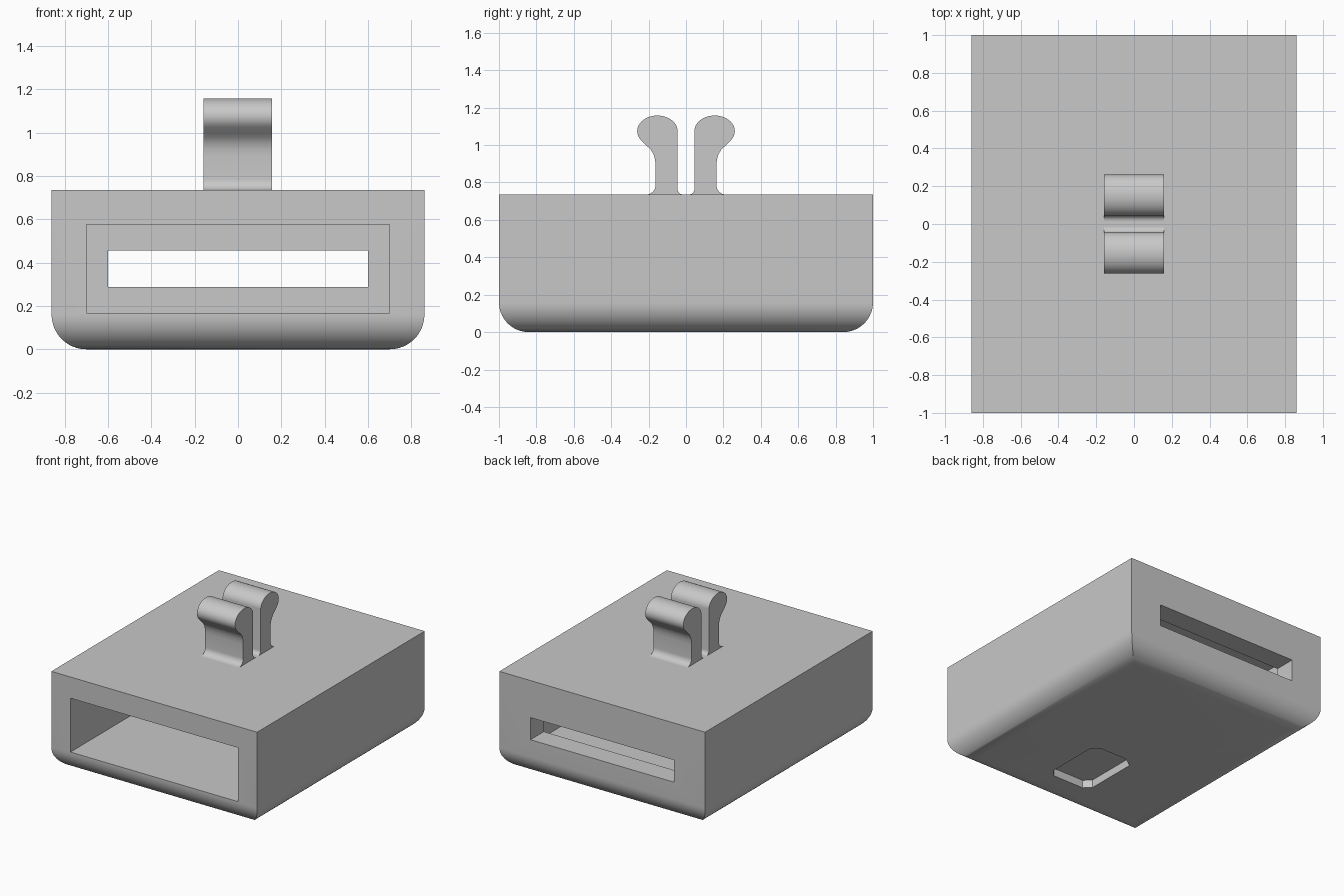
import bpy, bmesh, math
from mathutils import Vector

default = bpy.data.objects.get("Cube")
if default:
    bpy.data.objects.remove(default, do_unlink=True)

grey = bpy.data.materials.new("light grey plastic")
grey.use_nodes = True
colour = (0.58, 0.58, 0.58, 1)
grey.diffuse_color = colour
grey.node_tree.nodes["Principled BSDF"].inputs["Base Color"].default_value = colour

W, D, H, R = 0.86, 1.0, 0.735, 0.16   # half width, half depth, height, edge radius


def finish(name, bm):
    bmesh.ops.recalc_face_normals(bm, faces=bm.faces)
    mesh = bpy.data.meshes.new(name)
    bm.to_mesh(mesh)
    bm.free()
    mesh.materials.append(grey)
    obj = bpy.data.objects.new(name, mesh)
    bpy.context.collection.objects.link(obj)
    return obj


def activate(obj):
    bpy.ops.object.select_all(action='DESELECT')
    obj.select_set(True)
    bpy.context.view_layer.objects.active = obj


def prism(name, points, offset):
    """Extrude a closed outline of 3D points along an offset."""
    bm = bmesh.new()
    face = bm.faces.new([bm.verts.new(p) for p in points])
    result = bmesh.ops.extrude_face_region(bm, geom=[face], use_keep_orig=True)
    moved = [v for v in result["geom"] if isinstance(v, bmesh.types.BMVert)]
    bmesh.ops.translate(bm, verts=moved, vec=Vector(offset))
    return finish(name, bm)


def cut(target, cutter):
    activate(target)
    mod = target.modifiers.new("cut", 'BOOLEAN')
    mod.operation, mod.solver, mod.object = 'DIFFERENCE', 'EXACT', cutter
    bpy.ops.object.modifier_apply(modifier=mod.name)
    bpy.data.objects.remove(cutter, do_unlink=True)


def arc(cy, cz, ry, rz, start, end, steps):
    angles = [math.radians(start + (end - start) * i / steps) for i in range(steps + 1)]
    return [(cy + ry * math.cos(a), cz + rz * math.sin(a)) for a in angles]


# Body: stacked rectangles make the rounded, mitred underside
bm = bmesh.new()
levels = [(R * (1 - math.sin(t)), R * (1 - math.cos(t)))
          for t in (math.pi / 2 * i / 16 for i in range(17))] + [(0, H)]
rings = []
for inset, z in levels:
    inset = inset if z < R else 0
    rings.append([bm.verts.new((sx * (W - inset), sy * (D - inset), z))
                  for sx, sy in ((-1, -1), (1, -1), (1, 1), (-1, 1))])
for low, high in zip(rings, rings[1:]):
    for i in range(4):
        j = (i + 1) % 4
        bm.faces.new((low[i], low[j], high[j], high[i]))
bm.faces.new(rings[0])
bm.faces.new(rings[-1])
body = finish("body", bm)


def box_opening(name, half_w, z0, z1, y0, y1):
    outline = [(-half_w, y0, z0), (half_w, y0, z0), (half_w, y0, z1), (-half_w, y0, z1)]
    return prism(name, outline, (0, y1 - y0, 0))


# Front cavity, back slot and shallow recess underneath
cut(body, box_opening("cavity_cutter", 0.70, 0.168, 0.575, -1.1, 0.84))
cut(body, box_opening("slot_cutter", 0.60, 0.288, 0.455, 0.7, 1.1))
c = 0.05
recess = [(-0.17 + c, -0.70), (0.19 - c, -0.70), (0.19, -0.70 + c), (0.19, -0.20 - c),
          (0.19 - c, -0.20), (-0.14 + c, -0.20), (-0.17, -0.20 - c), (-0.17, -0.70 + c)]
cut(body, prism("recess_cutter", [(x, y, -0.05) for x, y in recess], (0, 0, 0.11)))

# Clip arms: one profile, mirrored front to back
profile = arc(0.153, 1.075, 0.108, 0.083, 180, -42, 28)       # rounded head
profile += [(0.215, 1.0), (0.19, 0.978), (0.174, 0.952), (0.165, 0.922), (0.163, 0.89)]
profile += arc(0.213, 0.785, 0.05, 0.05, 180, 270, 8)         # outer foot fillet
profile += [(0.213, H - 0.01), (0.015, H - 0.01)]
profile += arc(0.015, 0.765, 0.03, 0.03, 270, 360, 6)         # inner foot fillet
arms = [prism(name, [(-0.16, s * y, z) for y, z in profile], (0.318, 0, 0))
        for name, s in (("clip_arm_back", 1), ("clip_arm_front", -1))]

for obj in [body] + arms:
    activate(obj)
    bpy.ops.object.shade_smooth_by_angle(angle=math.radians(30))
